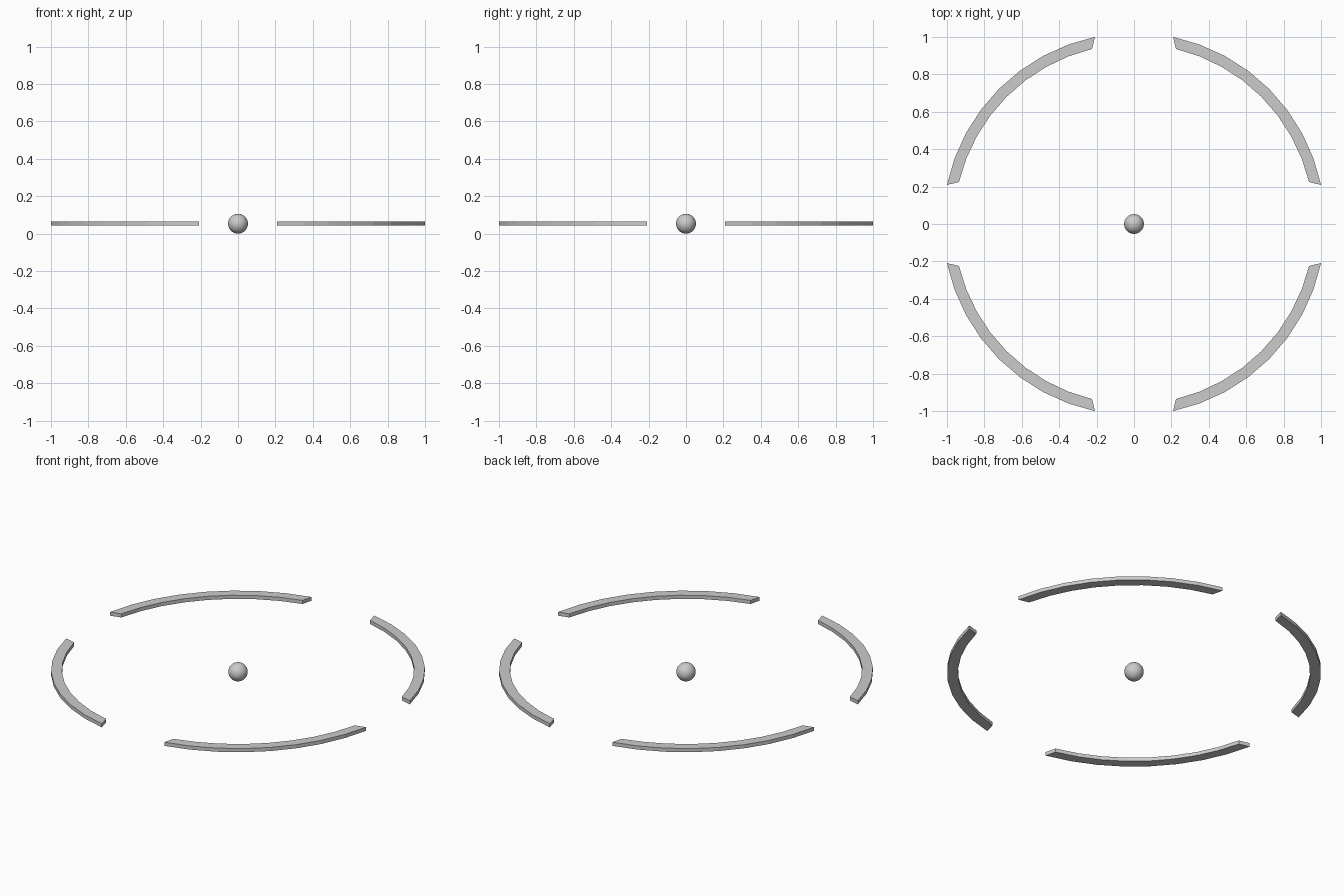
import bpy, bmesh
from math import sin, cos, radians

if "Cube" in bpy.data.objects:
    bpy.data.objects.remove(bpy.data.objects["Cube"])

Z_MID = 0.055
HALF_T = 0.011
SEGS = 8


def arc_bar(name, turn):
    """Flat curved bar with slanted ends, one quarter of the ring."""
    bm = bmesh.new()
    rings = []
    for i in range(SEGS + 1):
        t = 2 * i / SEGS - 1
        outer = radians(45 + turn + 33.2 * t)
        inner = radians(45 + turn + 31.5 * t)
        rings.append([bm.verts.new((r * cos(a), r * sin(a), z)) for r, a, z in (
            (1.0215, outer, Z_MID - HALF_T), (1.0215, outer, Z_MID + HALF_T),
            (0.9625, inner, Z_MID + HALF_T), (0.9625, inner, Z_MID - HALF_T))])
    for a, b in zip(rings, rings[1:]):
        for k in range(4):
            bm.faces.new((a[k], b[k], b[(k + 1) % 4], a[(k + 1) % 4]))
    bm.faces.new(rings[0])
    bm.faces.new(rings[-1][::-1])
    bmesh.ops.recalc_face_normals(bm, faces=bm.faces)
    mesh = bpy.data.meshes.new(name)
    bm.to_mesh(mesh)
    bm.free()
    bpy.context.collection.objects.link(bpy.data.objects.new(name, mesh))


# Four ring segments
for n in range(4):
    arc_bar(f"ring_segment_{n + 1}", 90 * n)

# Centre dot
bpy.ops.mesh.primitive_uv_sphere_add(segments=32, ring_count=16, radius=Z_MID - 0.002,
                                     location=(0, 0, Z_MID - 0.002))
bpy.context.object.name = "centre_dot"
bpy.ops.object.shade_smooth()
